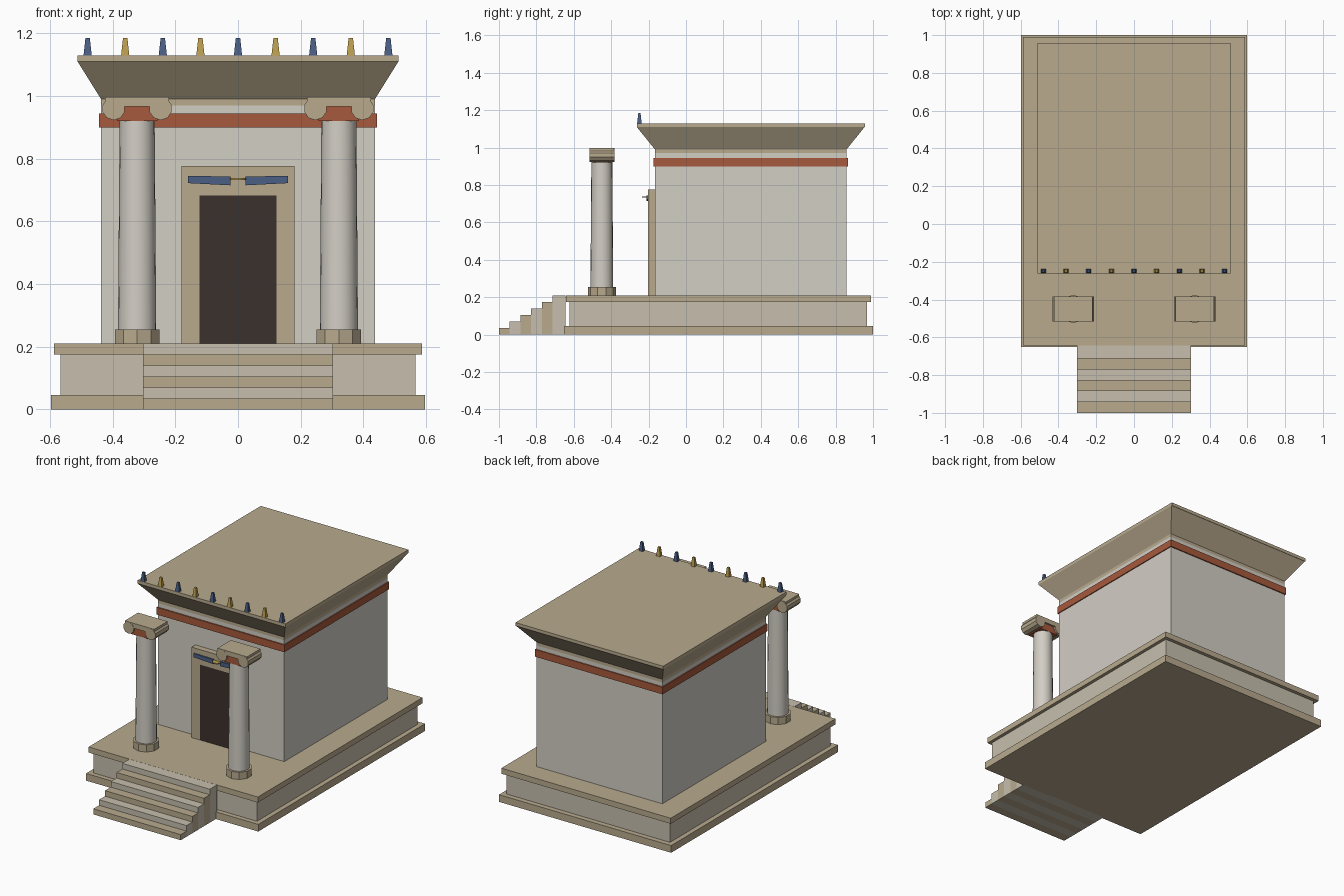
import bpy, bmesh, math
from mathutils import Matrix

if "Cube" in bpy.data.objects:
    bpy.data.objects.remove(bpy.data.objects["Cube"])


def mat(name, r, g, b):
    m = bpy.data.materials.new(name)
    m.diffuse_color = (r, g, b, 1)
    m.use_nodes = True
    m.node_tree.nodes["Principled BSDF"].inputs["Base Color"].default_value = m.diffuse_color
    return m


TAN = mat("sandstone", 0.48, 0.40, 0.27)
PALE = mat("pale_stone", 0.57, 0.52, 0.42)
WALL = mat("plaster", 0.65, 0.62, 0.56)
RED = mat("red_paint", 0.38, 0.10, 0.045)
BLUE = mat("blue_paint", 0.07, 0.115, 0.235)
GOLD = mat("gold", 0.52, 0.35, 0.08)
DARK = mat("dark_opening", 0.044, 0.031, 0.025)


def finish(name, bm, m, smooth=False):
    bmesh.ops.recalc_face_normals(bm, faces=bm.faces)
    me = bpy.data.meshes.new(name)
    bm.to_mesh(me)
    bm.free()
    me.materials.append(m)
    ob = bpy.data.objects.new(name, me)
    bpy.context.collection.objects.link(ob)
    if smooth:
        bpy.ops.object.select_all(action='DESELECT')
        ob.select_set(True)
        bpy.context.view_layer.objects.active = ob
        bpy.ops.object.shade_smooth_by_angle(angle=math.radians(35))
    return ob


def block(name, x0, x1, y0, y1, z0, z1, m, flare=(0, 0, 0)):
    """Box; flare pushes the top edges out by (sides, front, back)."""
    bm = bmesh.new()
    fx, ff, fb = flare
    lo = [bm.verts.new(p) for p in
          ((x0, y0, z0), (x1, y0, z0), (x1, y1, z0), (x0, y1, z0))]
    hi = [bm.verts.new(p) for p in
          ((x0 - fx, y0 - ff, z1), (x1 + fx, y0 - ff, z1),
           (x1 + fx, y1 + fb, z1), (x0 - fx, y1 + fb, z1))]
    bm.faces.new(lo)
    bm.faces.new(hi)
    for i in range(4):
        j = (i + 1) % 4
        bm.faces.new((lo[i], lo[j], hi[j], hi[i]))
    return finish(name, bm, m)


def drum(name, loc, r0, r1, h, n, m, axis='Z', smooth=False):
    """Cylinder or cone, centred on loc, along Z or Y."""
    bm = bmesh.new()
    bmesh.ops.create_cone(bm, cap_ends=True, segments=n,
                          radius1=r0, radius2=r1, depth=h)
    rot = Matrix.Rotation(math.pi / 2, 4, 'Y' if axis == 'X' else 'X') \
        if axis != 'Z' else Matrix.Rotation(math.pi / 2, 4, 'Z')
    bmesh.ops.transform(bm, matrix=Matrix.Translation(loc) @ rot, verts=bm.verts)
    return finish(name, bm, m, smooth)


# Podium
block("podium_base", -0.597, 0.597, -0.652, 1.0, 0, 0.045, TAN)
block("podium_body", -0.567, 0.567, -0.622, 0.968, 0.045, 0.175, PALE)
block("podium_top", -0.587, 0.587, -0.642, 0.99, 0.175, 0.21, TAN)

# Stairs in alternating stone
for i in range(6):
    y0 = -1.0 + 0.0575 * i
    y1 = y0 + 0.0575 if i < 5 else -0.643
    block(f"step_{i + 1}", -0.303, 0.303, y0, y1, 0, 0.035 * (i + 1),
          PALE if i % 2 else TAN)

# Sanctuary walls, painted band and flared cornice
block("walls", -0.437, 0.437, -0.166, 0.858, 0.21, 0.97, WALL)
block("red_band", -0.443, 0.443, -0.174, 0.865, 0.90, 0.945, RED)
block("cornice_strip", -0.437, 0.437, -0.166, 0.858, 0.97, 0.99, TAN)
block("cornice_flare", -0.437, 0.437, -0.166, 0.858, 0.99, 1.11, TAN,
      (0.075, 0.097, 0.097))
block("roof_slab", -0.512, 0.512, -0.263, 0.957, 1.11, 1.13, TAN)

# Roof finials
for i in range(9):
    x = -0.48 + 0.12 * i
    block(f"finial_{i + 1}", x - 0.013, x + 0.013, -0.261, -0.237, 1.13, 1.185,
          GOLD if i % 2 else BLUE, (-0.006, -0.006, -0.006))

# Doorway
for s, side in ((-1, "left"), (1, "right")):
    a, b = sorted((s * 0.123, s * 0.18))
    block(f"door_jamb_{side}", a, b, -0.203, -0.166, 0.21, 0.683, TAN)
block("door_lintel", -0.18, 0.18, -0.203, -0.166, 0.683, 0.777, TAN)
block("door_panel", -0.123, 0.123, -0.202, -0.166, 0.21, 0.683, DARK)

# Winged disc over the door
drum("sun_disc", (0, -0.210, 0.735), 0.026, 0.026, 0.006, 16, GOLD)
for s, side in ((-1, "left"), (1, "right")):
    bm = bmesh.new()
    pts = ((0.024, 0.715), (0.16, 0.722), (0.16, 0.745), (0.024, 0.743))
    f = bm.faces.new([bm.verts.new((s * x, -0.203, z)) for x, z in pts])
    ext = bmesh.ops.extrude_face_region(bm, geom=[f])
    for v in ext["geom"]:
        if isinstance(v, bmesh.types.BMVert):
            v.co.y -= 0.008
    finish(f"disc_wing_{side}", bm, BLUE)

# Free-standing columns with scroll capitals
CY = -0.45
for s, side in ((-1, "left"), (1, "right")):
    cx = s * 0.322
    # decagon with a flat side to the front
    base = drum(f"column_base_{side}", (0, 0, 0), 0.075, 0.075, 0.045, 10, TAN)
    base.rotation_euler.z = math.pi / 2
    base.location = (cx, CY, 0.2325)
    drum(f"column_shaft_{side}", (cx, CY, 0.5875), 0.061, 0.056, 0.665, 20,
         WALL, smooth=True)
    block(f"capital_neck_{side}", cx - 0.065, cx + 0.065, CY - 0.056, CY + 0.056,
          0.92, 0.967, RED)
    block(f"capital_slab_{side}", cx - 0.102, cx + 0.102, CY - 0.066, CY + 0.066,
          0.966, 0.997, TAN)
    for t, which in ((-1, "a"), (1, "b")):
        drum(f"capital_scroll_{side}_{which}", (cx + t * 0.075, CY, 0.960),
             0.037, 0.037, 0.134, 10, TAN, axis='Y')
